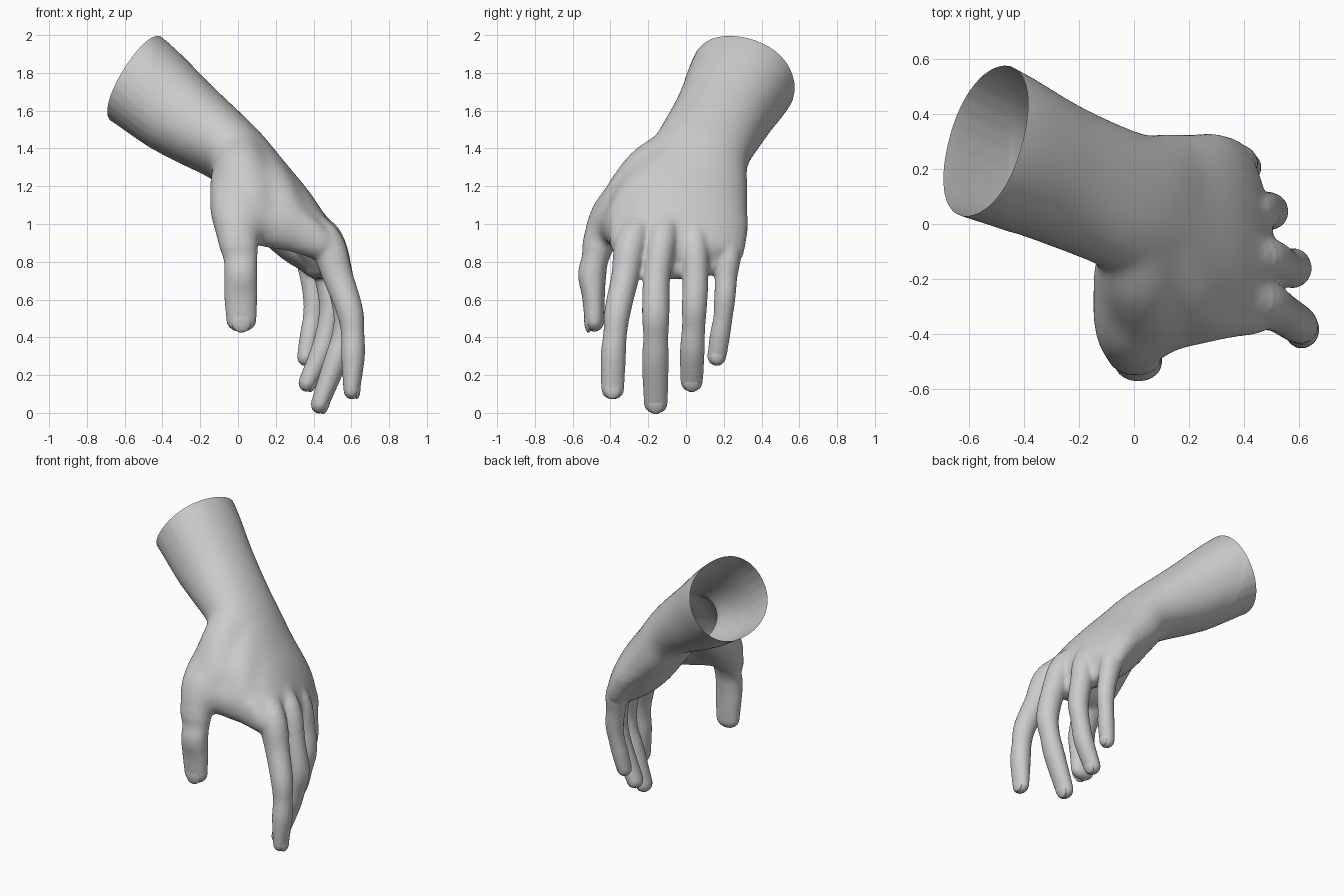
import bpy, bmesh, math
from mathutils import Vector, Matrix

if "Cube" in bpy.data.objects:
    bpy.data.objects.remove(bpy.data.objects["Cube"])

Y, X = Vector((0, 1, 0)), Vector((1, 0, 0))
N = 28


def spline(rows, steps=5):
    """Catmull-Rom through rows of numbers."""
    out = []
    for i in range(len(rows) - 1):
        p0, p1, p2, p3 = (rows[max(i - 1, 0)], rows[i], rows[i + 1],
                          rows[min(i + 2, len(rows) - 1)])
        for s in range(steps):
            t = s / steps
            out.append([0.5 * (2 * b + (c - a) * t + (2 * a - 5 * b + 4 * c - d) * t * t
                               + (3 * b - a - 3 * c + d) * t ** 3)
                        for a, b, c, d in zip(p0, p1, p2, p3)])
    return out + [list(rows[-1])]


def loft(bm, rows, power=2.0):
    """Rows: centre xyz, half-width vector xyz, half thickness. Rounded ends."""
    rows = spline(rows)
    cs = [Vector(r[:3]) for r in rows]
    n = len(rows)
    frames = []
    for i, r in enumerate(rows):
        d = (cs[min(i + 1, n - 1)] - cs[max(i - 1, 0)]).normalized()
        u = Vector(r[3:6])
        a = u.length
        u = (u - d * u.dot(d)).normalized()
        frames.append((cs[i], u * a, d.cross(u) * r[6], d))

    def cap(f, sign):
        c, u, v, d = f
        h = min(u.length, v.length) * 0.6 + min(v.length, 0.1) * 0.5
        return [(c + d * sign * h * math.sin(t), u * math.cos(t), v * math.cos(t), d)
                for t in (0.4, 0.8, 1.15, 1.42)]
    frames = cap(frames[0], -1)[::-1] + frames + cap(frames[-1], 1)
    e = 2 / power
    rings = []
    for c, u, v, d in frames:
        ring = []
        for k in range(N):
            t = 2 * math.pi * k / N
            x, y = math.cos(t), math.sin(t)
            x, y = math.copysign(abs(x) ** e, x), math.copysign(abs(y) ** e, y)
            ring.append(bm.verts.new(c + u * x + v * y))
        rings.append(ring)
    faces = []
    for r, q in zip(rings, rings[1:]):
        for k in range(N):
            faces.append(bm.faces.new((r[k], r[(k + 1) % N], q[(k + 1) % N], q[k])))
    faces += [bm.faces.new(rings[0][::-1]), bm.faces.new(rings[-1])]
    bmesh.ops.recalc_face_normals(bm, faces=faces)


def digit(bm, rows, side, power=2.0):
    loft(bm, [(x, y, z, *(side * a), b) for x, y, z, a, b in rows], power)


def make(name, bm):
    me = bpy.data.meshes.new(name)
    bm.to_mesh(me)
    bm.free()
    ob = bpy.data.objects.new(name, me)
    bpy.context.collection.objects.link(ob)
    return ob


bm = bmesh.new()

# forearm and palm: thumb-side point, little-finger-side point, half thickness
sections = [
    ((-.75, .09, 1.93), (-.635, .635, 1.80), .27),
    ((-.59, .025, 1.825), (-.48, .575, 1.705), .26),
    ((-.36, -.055, 1.625), (-.24, .44, 1.52), .232),
    ((-.10, -.15, 1.475), (.05, .31, 1.28), .18),
    ((.11, -.25, 1.29), (.14, .325, 1.12), .17),
    ((.33, -.32, 1.08), (.25, .33, 1.00), .14),
    ((.45, -.355, .90), (.34, .30, .86), .112),
    ((.47, -.31, .79), (.37, .26, .78), .07)]
loft(bm, [(*((Vector(l) + Vector(r)) / 2), *((Vector(r) - Vector(l)) / 2), b)
          for l, r, b in sections], 2.15)

# fingers: centre xyz, half width, half thickness
fingers = {
    "index": [(.30, -.19, 1.08, .07, .07), (.46, -.285, .91, .087, .092), (.53, -.322, .72, .074, .08),
              (.592, -.362, .54, .07, .071), (.607, -.375, .42, .063, .062),
              (.609, -.385, .30, .067, .063), (.602, -.388, .118, .061, .044)],
    "middle": [(.32, -.08, 1.08, .07, .07), (.47, -.125, .92, .08, .085), (.535, -.155, .72, .072, .076),
               (.575, -.16, .53, .073, .071), (.555, -.16, .40, .067, .061),
               (.515, -.162, .27, .071, .062), (.433, -.16, .047, .064, .048)],
    "ring": [(.30, .03, 1.06, .07, .07), (.43, .045, .90, .075, .08), (.475, .05, .72, .069, .071),
             (.495, .045, .57, .067, .066), (.475, .04, .45, .062, .058),
             (.44, .033, .32, .066, .059), (.368, .03, .162, .06, .048)],
    "little": [(.26, .15, 1.03, .06, .06), (.36, .22, .87, .069, .076), (.39, .212, .72, .06, .063),
               (.404, .205, .60, .056, .059), (.395, .195, .50, .051, .052),
               (.38, .18, .41, .054, .053), (.358, .163, .297, .051, .046)]}
for rows in fingers.values():
    digit(bm, rows, Y)

# thumb
thumb = [(-.03, -.16, 1.24, .12, .12), (-.01, -.36, 1.07, .14, .13), (0, -.45, .93, .113, .097),
         (.013, -.48, .82, .09, .072), (.015, -.497, .73, .088, .075),
         (.015, -.49, .62, .088, .061), (.018, -.485, .485, .08, .052)]
digit(bm, thumb, X, 2.1)

# web between thumb and index
digit(bm, [(.0, -.38, 1.03, .10, .13), (.17, -.355, 1.00, .098, .125),
           (.30, -.335, .97, .09, .12), (.43, -.315, .90, .085, .09)], Y)
# thumb muscles filling the slope from wrist to web
digit(bm, [(.0, -.03, 1.38, .13, .14), (.02, -.18, 1.28, .15, .15),
           (.05, -.31, 1.12, .16, .14), (.06, -.38, 1.02, .12, .12)], X)
digit(bm, [(.10, -.08, 1.28, .14, .14), (.17, -.22, 1.16, .15, .14),
           (.24, -.29, 1.05, .13, .13)], X)
# palm pad
digit(bm, [(.06, .08, 1.20, .18, .13), (.20, .08, 1.0, .19, .115),
           (.31, .06, .87, .20, .09), (.37, .05, .80, .18, .06)], Y)

# fuse into one skin
skin = make("skin_parts", bm)
m = skin.modifiers.new("fuse", 'REMESH')
m.mode = 'VOXEL'
m.voxel_size = 0.0115
m = skin.modifiers.new("soften", 'SMOOTH')
m.factor = 0.5
m.iterations = 7
fused = bpy.data.meshes.new_from_object(
    skin.evaluated_get(bpy.context.evaluated_depsgraph_get()))
bpy.data.objects.remove(skin)

# blend the palm and web further, fading toward the fingers
bm = bmesh.new()
bm.from_mesh(fused)
for lift in (0, 0.03, 0.06):
    soft = [v for v in bm.verts if v.co.x > -.45 and (
        v.co.z > 1.0 + lift or (v.co.y < -.15 and v.co.x < .42 - lift and v.co.z > .88 + lift))]
    for i in range(18):
        bmesh.ops.smooth_vert(bm, verts=soft, factor=0.5,
                              use_axis_x=True, use_axis_y=True, use_axis_z=True)

# cut the forearm open
bmesh.ops.bisect_plane(bm, geom=bm.verts[:] + bm.edges[:] + bm.faces[:],
                       plane_co=(-.54, .30, 1.765), plane_no=(-.816, .294, .497), clear_outer=True)
for f in bm.faces:
    f.smooth = True
make("hand", bm)

# nails
for name, rows, side in [(k, v, Y) for k, v in fingers.items()] + [("thumb", thumb, X)]:
    p, q = Vector(rows[-2][:3]), Vector(rows[-1][:3])
    a, b = rows[-1][3:]
    d = (q - p).normalized()
    u = (side - d * side.dot(d)).normalized()
    v = d.cross(u)
    c = q - d * 0.005 + v * b * 0.64
    rot = Matrix((u, d, v)).transposed().to_4x4()
    bm = bmesh.new()
    bmesh.ops.create_uvsphere(bm, u_segments=20, v_segments=12, radius=1, matrix=(
        Matrix.Translation(c) @ rot @ Matrix.Diagonal((a * .68, a * .8, b * .4, 1))))
    for f in bm.faces:
        f.smooth = True
    make(name + "_nail", bm)
